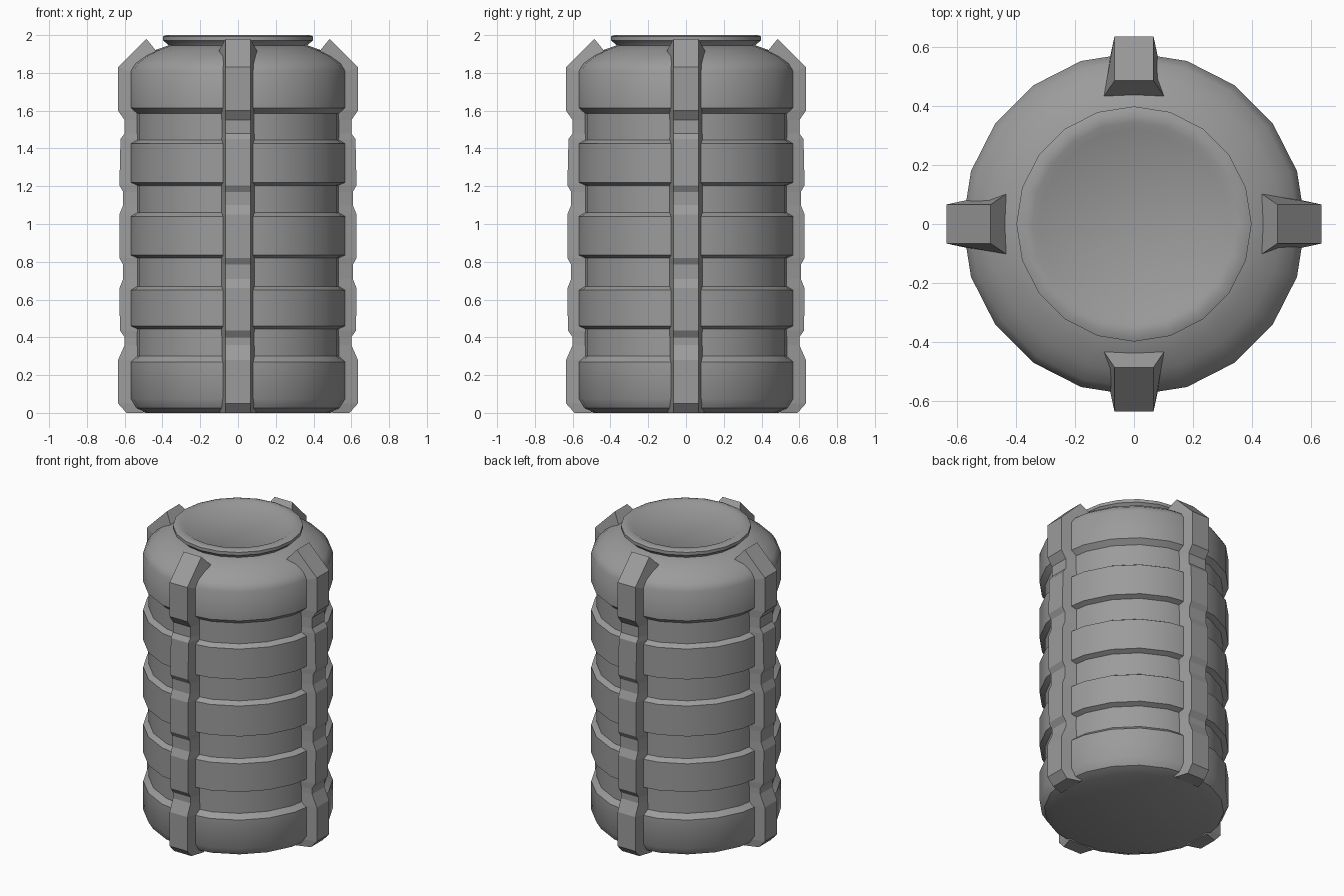
import bpy, bmesh, math

old = bpy.data.objects.get("Cube")
if old:
    bpy.data.objects.remove(old, do_unlink=True)

SIDES = 20

# One grey plastic for everything
grey = bpy.data.materials.new("grey plastic")
grey.use_nodes = True
colour = (0.33, 0.33, 0.33, 1)
grey.diffuse_color = colour
bsdf = next(n for n in grey.node_tree.nodes if n.type == 'BSDF_PRINCIPLED')
bsdf.inputs["Base Color"].default_value = colour


def finish(bm, name, smooth_angle=None):
    bmesh.ops.recalc_face_normals(bm, faces=bm.faces)
    mesh = bpy.data.meshes.new(name)
    bm.to_mesh(mesh)
    bm.free()
    mesh.materials.append(grey)
    obj = bpy.data.objects.new(name, mesh)
    bpy.context.scene.collection.objects.link(obj)
    if smooth_angle:
        bpy.ops.object.select_all(action='DESELECT')
        obj.select_set(True)
        bpy.context.view_layer.objects.active = obj
        bpy.ops.object.shade_smooth_by_angle(angle=math.radians(smooth_angle))
    return obj


def lathe(name, profile, smooth_angle):
    """Revolve (radius, height) points and cap both ends."""
    bm = bmesh.new()
    rings = []
    for r, z in profile:
        rings.append([bm.verts.new((r * math.cos(i * math.tau / SIDES),
                                    r * math.sin(i * math.tau / SIDES), z))
                      for i in range(SIDES)])
    for low, high in zip(rings, rings[1:]):
        for i in range(SIDES):
            j = (i + 1) % SIDES
            bm.faces.new((low[i], low[j], high[j], high[i]))
    bm.faces.new(rings[0])
    bm.faces.new(rings[-1])
    return finish(bm, name, smooth_angle)


# Barrel body: five raised bands separated by grooves, with a rounded shoulder
WIDE, NARROW = 0.58, 0.547
profile = [(0.49, 0), (0.55, 0.025), (WIDE, 0.075), (WIDE, 0.27), (NARROW, 0.30)]
for bottom, top in [(0.46, 0.65), (0.835, 1.04), (1.22, 1.425)]:
    profile += [(NARROW, bottom - 0.015), (WIDE, bottom),
                (WIDE, top), (NARROW, top + 0.02)]
profile += [(NARROW, 1.585), (WIDE, 1.615), (WIDE, 1.81), (0.555, 1.85),
            (0.50, 1.89), (0.44, 1.92), (0.37, 1.945)]
lathe("barrel_body", profile, 35)

# Rolled rim around the flat lid
lathe("lid_rim", [(0.36, 1.93), (0.37, 1.95), (0.398, 1.972), (0.398, 1.993),
                  (0.38, 2.0), (0.345, 2.0), (0.32, 1.985)], 50)

# Outer outline of a rib, from the foot up to the hooked top
outline = [(0.59, 0), (0.635, 0.05), (0.635, 0.28), (0.60, 0.36), (0.60, 0.40),
           (0.625, 0.437), (0.628, 0.66), (0.608, 0.71), (0.608, 0.785),
           (0.628, 0.82), (0.628, 1.05), (0.608, 1.10), (0.608, 1.17),
           (0.628, 1.205), (0.622, 1.45), (0.60, 1.48), (0.60, 1.55),
           (0.635, 1.60), (0.635, 1.83), (0.485, 1.98)]
# Matching inner edge, buried in the body
inner = [(0.50, z) for _, z in outline[:-2]] + [(0.50, 1.78), (0.432, 1.915)]


def rib(name, angle):
    bm = bmesh.new()
    c, s = math.cos(angle), math.sin(angle)

    def vert(r, side, z):
        return bm.verts.new((r * c - side * s, r * s + side * c, z))

    rows = []
    for (ro, zo), (ri, zi) in zip(outline, inner):
        # Sides taper from wide at the body surface to narrow outside
        base = 0.09 + max(0, 0.55 - ri) * 0.1
        rows.append([vert(ri, -base, zi), vert(ro, -0.066, zo),
                     vert(ro, 0.066, zo), vert(ri, base, zi)])
    for a, b in zip(rows, rows[1:]):
        for k in range(4):
            bm.faces.new((a[k], a[(k + 1) % 4], b[(k + 1) % 4], b[k]))
    bm.faces.new(rows[0])
    bm.faces.new(rows[-1])
    return finish(bm, name)


for i, side in enumerate(("left", "back", "right", "front")):
    rib(side + "_rib", i * math.pi / 2)
